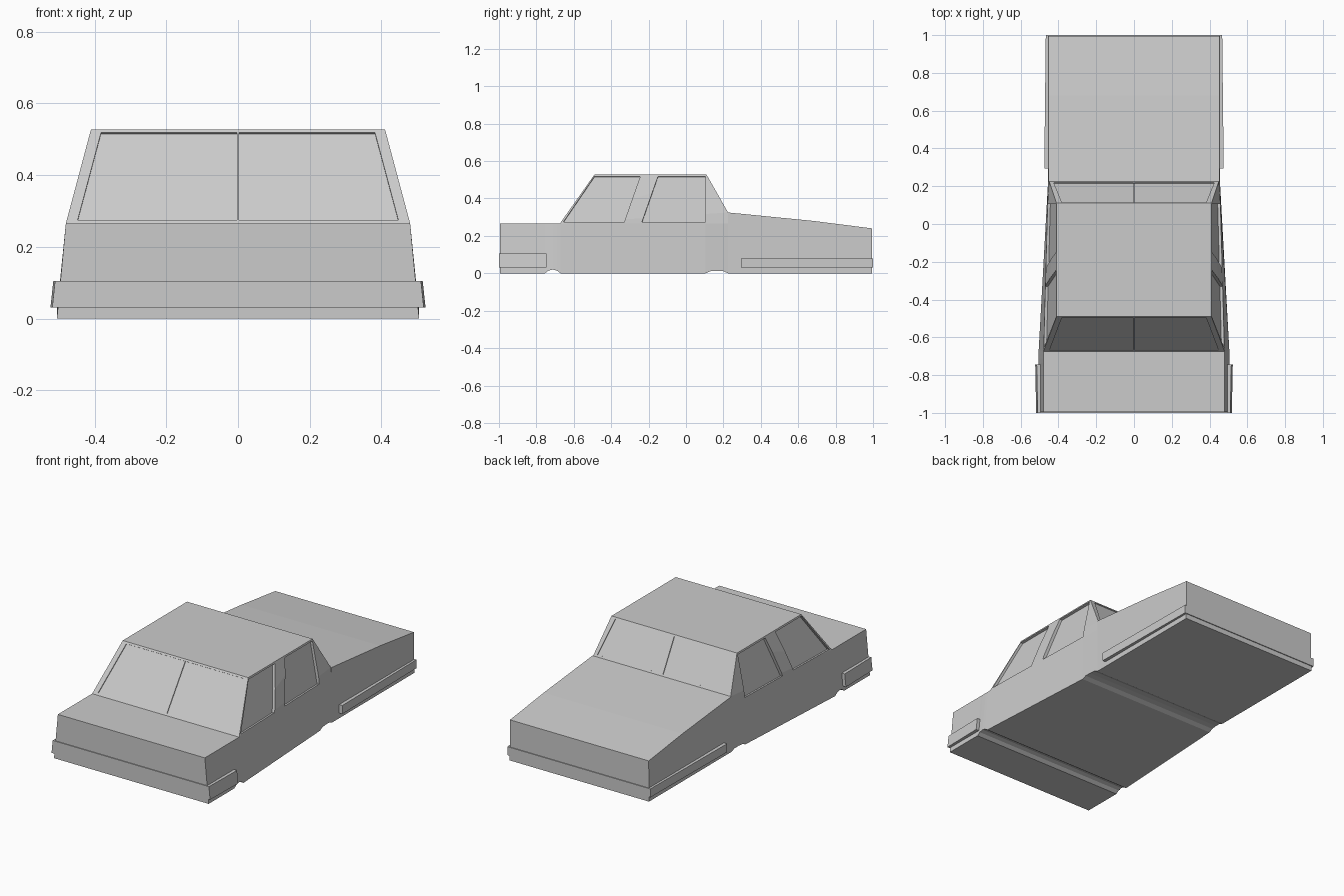
import bpy, bmesh
from mathutils import Vector

if "Cube" in bpy.data.objects:
    bpy.data.objects.remove(bpy.data.objects["Cube"])


def finish(bm, name):
    bmesh.ops.recalc_face_normals(bm, faces=bm.faces)
    me = bpy.data.meshes.new(name)
    bm.to_mesh(me)
    bm.free()
    ob = bpy.data.objects.new(name, me)
    bpy.context.collection.objects.link(ob)
    return ob


def skin(bm, rings):
    """Bridge four-point rings and cap both ends."""
    vs = [[bm.verts.new(p) for p in r] for r in rings]
    for a, b in zip(vs, vs[1:]):
        for i in range(4):
            j = (i + 1) % 4
            bm.faces.new((a[i], a[j], b[j], b[i]))
    bm.faces.new(vs[0])
    bm.faces.new(vs[-1])


def loft(name, stations):
    """Stations: y, bottom z, top z, bottom half width, top half width."""
    bm = bmesh.new()
    skin(bm, [[(-wb, y, z0), (wb, y, z0), (wt, y, z1), (-wt, y, z1)]
              for y, z0, z1, wb, wt in stations])
    return finish(bm, name)


BELT, ROOF = 0.265, 0.527


# Main body with the shallow grooves across its underside
def width(y, front, rear):
    t = min(max((y + 0.675) / 0.9, 0), 1)
    return front + (rear - front) * t


floor = [(-0.995, 0), (-0.755, 0), (-0.735, 0.014), (-0.712, 0.02), (-0.69, 0.014),
         (-0.67, 0), (0.105, 0), (0.13, 0.011), (0.165, 0.013), (0.2, 0.011), (0.225, 0)]
loft("main_body", [(y, z, BELT, width(y, 0.505, 0.455), width(y, 0.48, 0.455))
                   for y, z in floor])

# Long sloping deck
loft("long_deck", [(y, 0, z, 0.455, 0.453) for y, z in
                   [(0.225, 0.325), (0.68, 0.28), (0.995, 0.24)]])

# Bumper bands wrapping the ends
loft("short_end_bumper", [(-1, 0.03, 0.105, 0.518, 0.51), (-0.745, 0.03, 0.105, 0.523, 0.515)])
loft("long_end_bumper", [(0.295, 0.03, 0.08, 0.475, 0.475), (1, 0.03, 0.08, 0.467, 0.467)])

# Cabin
bm = bmesh.new()
for s in (-1, 1):
    for x, y, z in [(0.48, -0.675, BELT), (0.41, -0.49, ROOF), (0.41, 0.11, ROOF),
                    (0.449, 0.225, 0.325), (0.455, 0.225, BELT)]:
        bm.verts.new((s * x, y, z))
bmesh.ops.convex_hull(bm, input=bm.verts)
bmesh.ops.dissolve_limit(bm, angle_limit=0.01, verts=bm.verts, edges=bm.edges)
cabin = finish(bm, "cabin")


# Window recesses cut into the cabin
def side_point(y, z):
    t = (z - BELT) / (ROOF - BELT)
    xb = width(y, 0.48, 0.455)
    return Vector((xb + (0.41 - xb) * t, y, z))


def front_point(x, z):
    return Vector((x, -0.675 + (z - BELT) * 0.185 / (ROOF - BELT), z))


def rear_point(x, z):
    return Vector((x, 0.225 - (z - 0.325) * 0.115 / (ROOF - 0.325), z))


panes = [
    ([side_point(*p) for p in [(-0.655, 0.275), (-0.33, 0.275), (-0.245, 0.517), (-0.49, 0.517)]],
     Vector((0.97, 0, 0.24)), 0.014),
    ([side_point(*p) for p in [(-0.235, 0.275), (0.105, 0.275), (0.105, 0.517), (-0.15, 0.517)]],
     Vector((0.97, 0, 0.24)), 0.014),
    ([front_point(*p) for p in [(0.003, 0.275), (0.447, 0.275), (0.382, 0.518), (0.003, 0.518)]],
     Vector((0, -0.815, 0.58)), 0.005),
    ([rear_point(*p) for p in [(0.003, 0.335), (0.425, 0.335), (0.382, 0.518), (0.003, 0.518)]],
     Vector((0, 0.87, 0.49)), 0.005),
]
bm = bmesh.new()
for pts, n, depth in panes:
    for s in (-1, 1):
        skin(bm, [[((p + n * d).x * s, (p + n * d).y, (p + n * d).z) for p in pts]
                  for d in (-depth, 0.03)])
cutter = finish(bm, "window_cutter")
cutter.hide_render = True
mod = cabin.modifiers.new("windows", 'BOOLEAN')
mod.operation = 'DIFFERENCE'
mod.solver = 'EXACT'
mod.use_self = True
mod.object = cutter
bpy.context.view_layer.objects.active = cabin
bpy.ops.object.modifier_apply(modifier=mod.name)
bpy.data.objects.remove(cutter)
